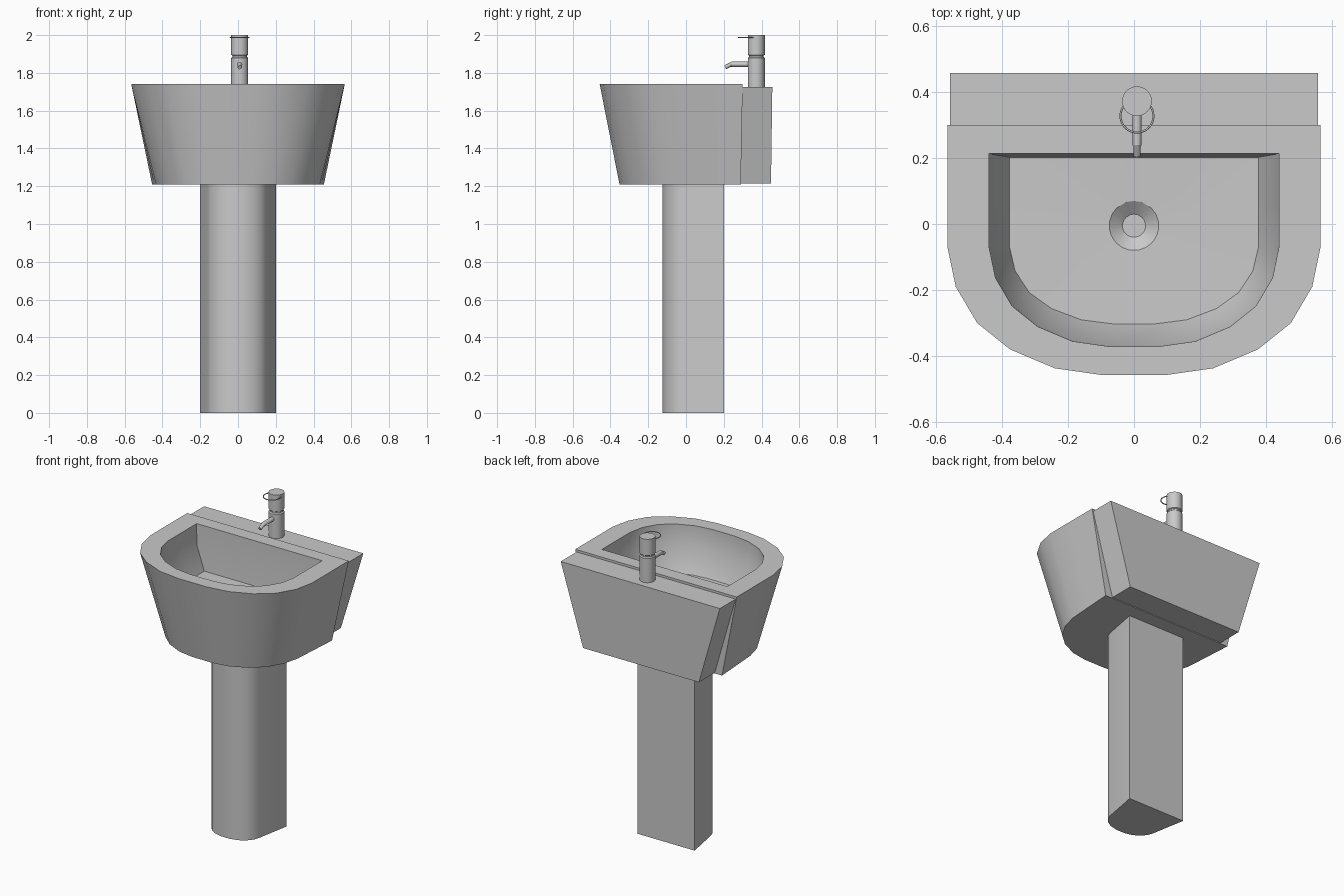
import bpy, bmesh, math
from mathutils import Vector

cube = bpy.data.objects.get("Cube")
if cube:
    bpy.data.objects.remove(cube, do_unlink=True)

GREY = (0.588, 0.588, 0.588, 1)
grey = bpy.data.materials.new("ceramic_grey")
grey.use_nodes = True
grey.diffuse_color = GREY
grey.node_tree.nodes["Principled BSDF"].inputs["Base Color"].default_value = GREY


def finish(name, bm):
    """Turn a bmesh into a named, shaded object."""
    bmesh.ops.recalc_face_normals(bm, faces=bm.faces)
    mesh = bpy.data.meshes.new(name)
    bm.to_mesh(mesh)
    bm.free()
    mesh.materials.append(grey)
    obj = bpy.data.objects.new(name, mesh)
    bpy.context.collection.objects.link(obj)
    bpy.ops.object.select_all(action='DESELECT')
    obj.select_set(True)
    bpy.context.view_layer.objects.active = obj
    bpy.ops.object.shade_smooth_by_angle(angle=math.radians(28))
    return obj


def loft(name, rings):
    """Skin a list of equally long closed rings and cap both ends."""
    bm = bmesh.new()
    loops = [[bm.verts.new(p) for p in ring] for ring in rings]
    n = len(loops[0])
    for a, b in zip(loops, loops[1:]):
        for i in range(n):
            j = (i + 1) % n
            bm.faces.new((a[i], a[j], b[j], b[i]))
    bm.faces.new(loops[0])
    bm.faces.new(loops[-1])
    return finish(name, bm)


def circle(center, radius, u=Vector((1, 0, 0)), v=Vector((0, 1, 0)), n=24):
    c = Vector(center)
    return [c + radius * (math.cos(t) * u + math.sin(t) * v)
            for t in (2 * math.pi * i / n for i in range(n))]


# Basin: one outline, scaled for the outside, the rim, the bowl and the drain
half = [(0.1, -0.457), (0.24, -0.437), (0.375, -0.38), (0.475, -0.3), (0.54, -0.19),
        (0.565, -0.07), (0.565, 0.1), (0.565, 0.3), (0.3, 0.3), (0.1, 0.3)]
outline = half + [(0, 0.3)] + [(-x, y) for x, y in reversed(half)]
MID = -0.07


def bowl_ring(z, width, front, back):
    return [(x * width, MID + (y - MID) * (front if y < MID else back), z) for x, y in outline]


def drain_ring(z, radius):
    ring = []
    for x, y in outline:
        d = Vector((x, y)).normalized() * radius
        ring.append((d.x, d.y - 0.005, z))
    return ring


loft("basin", [
    [(x * (0.775 + 0.1 * y), 0.29 + (y - 0.3) * 0.848, 1.21) for x, y in outline],
    bowl_ring(1.74, 1, 1, 1),
    bowl_ring(1.74, 0.777, 0.777, 0.767),
    bowl_ring(1.605, 0.773, 0.77, 0.763),
    bowl_ring(1.46, 0.667, 0.6, 0.735),
    drain_ring(1.455, 0.075),
    drain_ring(1.425, 0.035),
])


# Back shelf: block that narrows towards the bottom
def shelf_ring(z, w, front, back):
    return [(-w, front, z), (w, front, z), (w, back, z), (-w, back, z)]


loft("back_shelf", [
    shelf_ring(1.215, 0.405, 0.28, 0.45),
    shelf_ring(1.725, 0.557, 0.288, 0.457),
])

# Pedestal: flat back, sides drawing in towards a rounded front
side_profile = [(0.2, 0.2), (0.16, -0.02), (0.148, -0.055), (0.12, -0.088),
                (0.08, -0.112), (0.03, -0.124)]
section = side_profile + [(-x, y) for x, y in reversed(side_profile)]
loft("pedestal", [[(x, y, z) for x, y in section] for z in (0, 1.212)])

# Tap body: turned column with a groove below the cap
TX, TY = 0.009, 0.372
column = [(1.72, 0.045), (1.878, 0.045), (1.884, 0.039), (1.892, 0.039),
          (1.896, 0.045), (2.0, 0.045)]
loft("tap_body", [circle((TX, TY, z), r) for z, r in column])

# Spout: straight tube with a narrower tip bent downwards
side = Vector((1, 0, 0))
up = Vector((0, 0, 1))
tilted = Vector((0, -0.45, 0.9)).normalized()
loft("tap_spout", [
    circle((TX, TY, 1.845), 0.014, side, up, 12),
    circle((TX, 0.24, 1.845), 0.014, side, up, 12),
    circle((TX, 0.234, 1.843), 0.011, side, tilted, 12),
    circle((TX, 0.207, 1.829), 0.011, side, tilted, 12),
])

# Handle: thin ring looped through the cap
bpy.ops.mesh.primitive_torus_add(major_radius=0.05, minor_radius=0.003, major_segments=32,
                                 minor_segments=8, location=(TX, 0.327, 1.988))
handle = bpy.context.object
handle.name = "tap_handle_ring"
handle.data.materials.append(grey)
bpy.ops.object.shade_smooth_by_angle(angle=math.radians(50))
